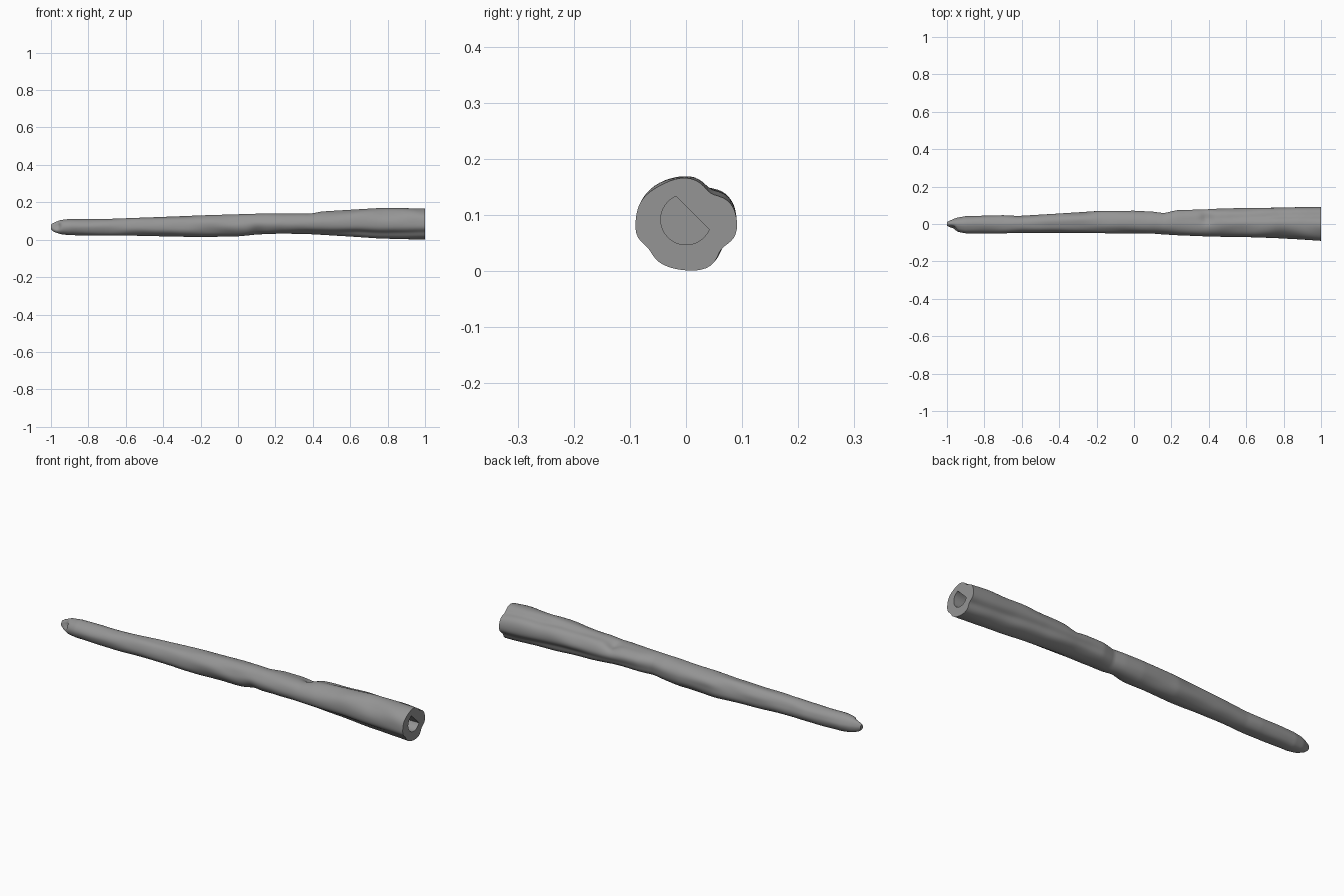
import bpy, bmesh, math
from mathutils import Vector, noise

if "Cube" in bpy.data.objects:
    bpy.data.objects.remove(bpy.data.objects["Cube"])

# Silhouette stations: x, y min, y max, z min, z max
STATIONS = [
    (-1.00, -0.012, 0.010, 0.055, 0.082),
    (-0.985, -0.024, 0.018, 0.042, 0.092),
    (-0.95, -0.041, 0.033, 0.030, 0.105),
    (-0.90, -0.050, 0.042, 0.024, 0.111),
    (-0.70, -0.050, 0.047, 0.023, 0.111),
    (-0.62, -0.048, 0.043, 0.023, 0.114),
    (-0.40, -0.047, 0.056, 0.018, 0.122),
    (-0.20, -0.049, 0.069, 0.014, 0.130),
    (0.00, -0.051, 0.071, 0.018, 0.136),
    (0.10, -0.053, 0.066, 0.027, 0.139),
    (0.16, -0.056, 0.058, 0.030, 0.139),
    (0.23, -0.060, 0.074, 0.033, 0.140),
    (0.38, -0.066, 0.078, 0.030, 0.140),
    (0.45, -0.068, 0.082, 0.026, 0.151),
    (0.60, -0.070, 0.086, 0.017, 0.160),
    (0.75, -0.075, 0.087, 0.007, 0.169),
    (0.88, -0.082, 0.090, 0.003, 0.169),
    (1.00, -0.090, 0.091, 0.001, 0.166),
]
GROOVES = [(55, 0.15), (216, 0.12), (322, 0.14)]   # angle, depth
RINGS, SIDES = 200, 64


def station(x):
    for a, b in zip(STATIONS, STATIONS[1:]):
        if x <= b[0] + 1e-6:
            t = max(0, min(1, (x - a[0]) / (b[0] - a[0])))
            return [p + (q - p) * t for p, q in zip(a[1:], b[1:])]


def smooth(a, b, x):
    t = max(0, min(1, (x - a) / (b - a)))
    return t * t * (3 - 2 * t)


def section(x):
    """Grooved cross-section fitted to the silhouette at x."""
    y0, y1, z0, z1 = station(x)
    strength = 0.2 + 0.8 * smooth(0.1, 0.8, x)
    twist = 0.55 * (1 - x)
    pts = []
    for i in range(SIDES):
        a = 2 * math.pi * i / SIDES
        r = 1.0
        for deg, depth in GROOVES:
            d = (a - math.radians(deg) - twist + math.pi) % (2 * math.pi) - math.pi
            r -= depth * strength * math.exp(-(d / 0.3) ** 2)
        c, s = math.cos(a), math.sin(a)
        r += 0.06 * noise.noise(Vector((x * 7, c * 1.3, s * 1.3)))
        pts.append((r * c, r * s))
    ly, hy = min(p[0] for p in pts), max(p[0] for p in pts)
    lz, hz = min(p[1] for p in pts), max(p[1] for p in pts)
    return [Vector((x, y0 + (p - ly) / (hy - ly) * (y1 - y0),
                    z0 + (q - lz) / (hz - lz) * (z1 - z0))) for p, q in pts]


def loft(name, sections):
    bm = bmesh.new()
    loops = [[bm.verts.new(p) for p in sec] for sec in sections]
    for a, b in zip(loops, loops[1:]):
        for i in range(len(a)):
            j = (i + 1) % len(a)
            bm.faces.new((a[i], a[j], b[j], b[i]))
    bm.faces.new(loops[0])
    bm.faces.new(list(reversed(loops[-1])))
    bmesh.ops.recalc_face_normals(bm, faces=bm.faces)
    me = bpy.data.meshes.new(name)
    bm.to_mesh(me)
    bm.free()
    ob = bpy.data.objects.new(name, me)
    bpy.context.collection.objects.link(ob)
    return ob


# Dark grey finish
grey = bpy.data.materials.new("dark_grey")
grey.diffuse_color = (0.3, 0.3, 0.3, 1)
grey.use_nodes = True
grey.node_tree.nodes["Principled BSDF"].inputs["Base Color"].default_value = grey.diffuse_color

# Gnarled stick, rings packed closer at the tip
xs = [-1 + 2 * (k / RINGS) ** 1.12 for k in range(RINGS + 1)]
stick = loft("stick", [section(x) for x in xs])

# Knot pits and tip hollow: centre, inward push, radius
for c, push, rad in [((0.39, 0.035, 0.135), (0, -0.003, -0.014), 0.03),
                     ((-0.97, -0.025, 0.075), (0.012, 0.014, -0.004), 0.022),
                     ((0.10, -0.035, 0.045), (0, 0.005, 0.005), 0.04)]:
    c, push = Vector(c), Vector(push)
    for v in stick.data.vertices:
        v.co += push * math.exp(-((v.co - c).length / rad) ** 2)

# D-shaped socket in the thick end
arc = [math.radians(113 + 224 * i / 32) for i in range(33)]
cutter = loft("socket_cutter", [[Vector((x, 0.045 * math.cos(a),
              0.092 + 0.045 * math.sin(a))) for a in arc] for x in (0.75, 1.05)])
for ob in (stick, cutter):
    ob.data.materials.append(grey)
mod = stick.modifiers.new("socket", 'BOOLEAN')
mod.operation = 'DIFFERENCE'
mod.solver = 'EXACT'
mod.object = cutter
cutter.hide_render = True

bpy.context.view_layer.objects.active = stick
stick.select_set(True)
bpy.ops.object.modifier_apply(modifier="socket")
bpy.data.objects.remove(cutter, do_unlink=True)
bpy.ops.object.shade_smooth_by_angle(angle=math.radians(35))
